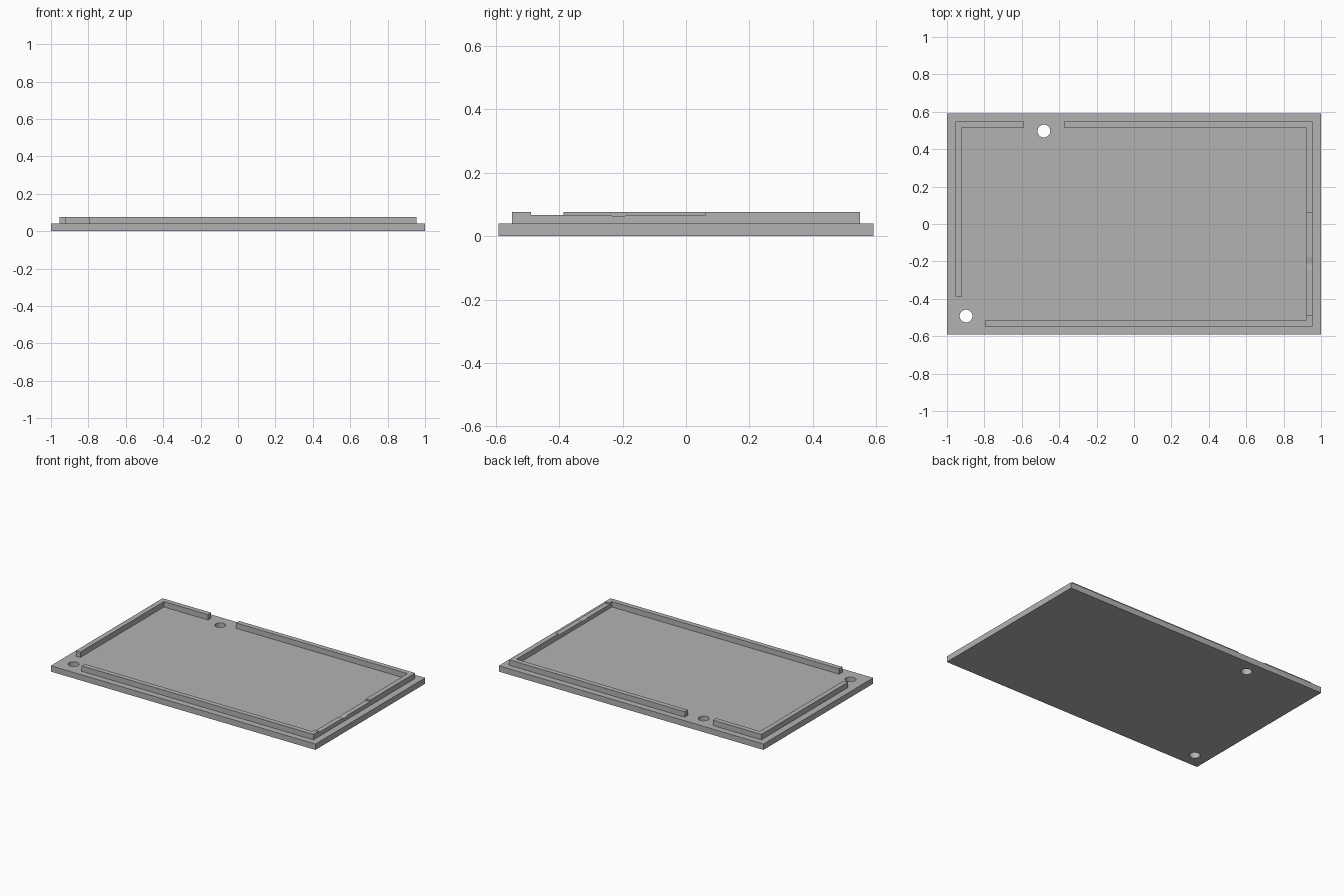
import bpy
import bmesh
from mathutils import Matrix, Vector

cube = bpy.data.objects.get("Cube")
if cube:
    bpy.data.objects.remove(cube)

# Plate and lip sizes
HALF_X, HALF_Y, PLATE_TOP, LIP_TOP = 1.0, 0.592, 0.04, 0.077
OUT_X, OUT_Y, WALL = 0.954, 0.549, 0.034
IN_X, IN_Y = OUT_X - WALL, OUT_Y - WALL

grey = bpy.data.materials.new("plain grey")
grey.use_nodes = True
colour = (0.45, 0.45, 0.45, 1)
grey.diffuse_color = colour
grey.node_tree.nodes["Principled BSDF"].inputs["Base Color"].default_value = colour


def finish(bm, name):
    bmesh.ops.recalc_face_normals(bm, faces=bm.faces)
    mesh = bpy.data.meshes.new(name)
    bm.to_mesh(mesh)
    bm.free()
    mesh.materials.append(grey)
    obj = bpy.data.objects.new(name, mesh)
    bpy.context.collection.objects.link(obj)
    return obj


def prism(name, points, direction):
    """Extrude a flat outline of 3D points along a direction."""
    bm = bmesh.new()
    face = bm.faces.new([bm.verts.new(p) for p in points])
    new = bmesh.ops.extrude_face_region(bm, geom=[face])["geom"]
    verts = [v for v in new if isinstance(v, bmesh.types.BMVert)]
    bmesh.ops.translate(bm, verts=verts, vec=Vector(direction))
    return finish(bm, name)


def flat_prism(name, outline, z0, z1):
    return prism(name, [(x, y, z0) for x, y in outline], (0, 0, z1 - z0))


def cut(target, cutter):
    """Subtract the cutter, bake the result and drop the cutter."""
    cutter.hide_render = True
    mod = target.modifiers.new("cut", "BOOLEAN")
    mod.operation, mod.solver, mod.object = "DIFFERENCE", "EXACT", cutter
    bpy.context.view_layer.objects.active = target
    bpy.ops.object.modifier_apply(modifier=mod.name)
    bpy.data.objects.remove(cutter)


# Base plate with two screw holes
plate = flat_prism("base_plate", [(-HALF_X, -HALF_Y), (HALF_X, -HALF_Y),
                                  (HALF_X, HALF_Y), (-HALF_X, HALF_Y)], 0, PLATE_TOP)
for x, y in [(-0.482, 0.497), (-0.898, -0.492)]:
    bm = bmesh.new()
    bmesh.ops.create_cone(bm, cap_ends=True, segments=48, radius1=0.034, radius2=0.034,
                          depth=0.2, matrix=Matrix.Translation((x, y, PLATE_TOP / 2)))
    cut(plate, finish(bm, "hole_cutter"))

# Corner lip: short back piece joined to the right wall
flat_prism("corner_lip", [(-OUT_X, -0.387), (-IN_X, -0.387), (-IN_X, IN_Y),
                          (-0.587, IN_Y), (-0.587, OUT_Y), (-OUT_X, OUT_Y)],
           PLATE_TOP, LIP_TOP)

# Main lip: back, left and front walls in one piece
main_lip = flat_prism("main_lip", [(-0.375, OUT_Y), (-0.375, IN_Y), (IN_X, IN_Y),
                                   (IN_X, -IN_Y), (-0.797, -IN_Y), (-0.797, -OUT_Y),
                                   (OUT_X, -OUT_Y), (OUT_X, OUT_Y)],
                      PLATE_TOP, LIP_TOP)

# Shallow recess with a small dip along the top of the left wall
recess = [(-0.49, 0.1), (-0.49, 0.067), (-0.245, 0.067), (-0.226, 0.063),
          (-0.213, 0.062), (-0.2, 0.063), (-0.18, 0.067), (0.062, 0.067), (0.062, 0.1)]
cut(main_lip, prism("recess_cutter", [(IN_X, y, z) for y, z in recess], (0.1, 0, 0)))

# Smooth hole walls, crisp edges elsewhere
bpy.ops.object.select_all(action="DESELECT")
plate.select_set(True)
bpy.context.view_layer.objects.active = plate
bpy.ops.object.shade_smooth_by_angle()
